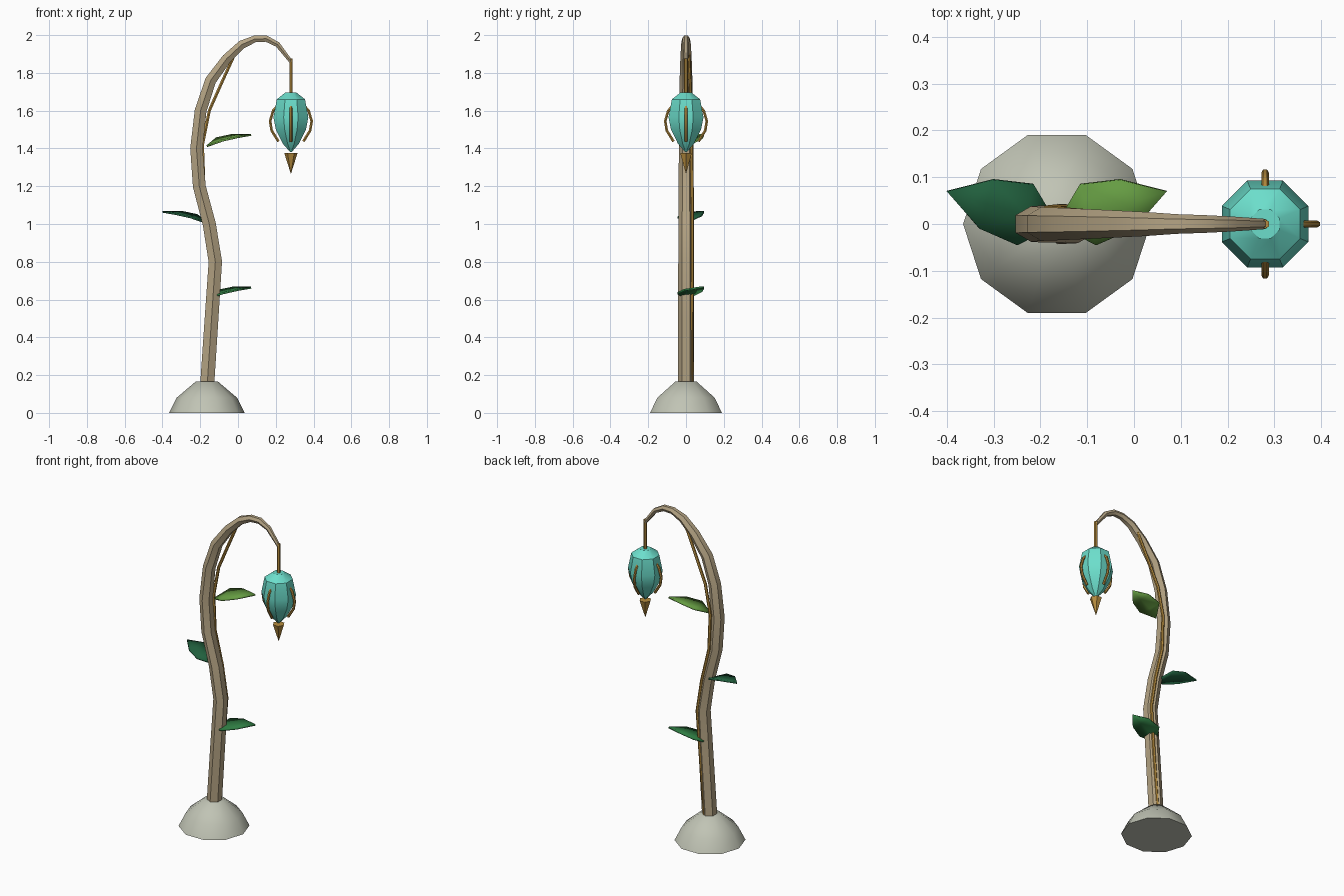
import bpy, math
from mathutils import Vector, Matrix

if "Cube" in bpy.data.objects:
    bpy.data.objects.remove(bpy.data.objects["Cube"])


def material(name, rgb):
    m = bpy.data.materials.new(name)
    m.diffuse_color = (*rgb, 1)
    m.use_nodes = True
    m.node_tree.nodes["Principled BSDF"].inputs["Base Color"].default_value = m.diffuse_color
    return m


STONE = material("pale stone", (0.53, 0.55, 0.46))
WOOD = material("tan wood", (0.46, 0.37, 0.23))
GOLD = material("aged gold", (0.48, 0.27, 0.05))
TEAL = material("teal glass", (0.15, 0.73, 0.60))
LIGHT = material("light leaf green", (0.13, 0.33, 0.055))
MID = material("mid leaf green", (0.028, 0.20, 0.055))
DARK = material("dark leaf green", (0.015, 0.115, 0.047))

Y = Vector((0, 1, 0))


def make(name, verts, faces, mat, angle=30):
    me = bpy.data.meshes.new(name)
    me.from_pydata([tuple(v) for v in verts], [], faces)
    me.materials.append(mat)
    ob = bpy.data.objects.new(name, me)
    bpy.context.collection.objects.link(ob)
    bpy.ops.object.select_all(action='DESELECT')
    ob.select_set(True)
    bpy.context.view_layer.objects.active = ob
    bpy.ops.object.shade_smooth_by_angle(angle=math.radians(angle))
    return ob


def skin(rings, n):
    """Quads between consecutive rings, with both ends capped."""
    faces = [(r * n + i, r * n + (i + 1) % n, (r + 1) * n + (i + 1) % n, (r + 1) * n + i)
             for r in range(rings - 1) for i in range(n)]
    last = (rings - 1) * n
    return faces + [tuple(reversed(range(n))), tuple(range(last, last + n))]


def lathe(name, centre, profile, n, mat, phase=0.0, angle=30):
    """Profile of (radius, z), listed from bottom to top."""
    verts = [(centre + r * math.cos(phase + math.tau * i / n),
              r * math.sin(phase + math.tau * i / n), z)
             for r, z in profile for i in range(n)]
    return make(name, verts, skin(len(profile), n), mat, angle)


def tube(name, path, n, mat, matrix=None):
    """Path of (x, y, z, radius); ring corners point along y."""
    pts = [Vector(p[:3]) for p in path]
    verts = []
    for k, p in enumerate(pts):
        a = (p - pts[k - 1]).normalized() if k else Vector()
        b = (pts[k + 1] - p).normalized() if k < len(pts) - 1 else Vector()
        t = (a + b).normalized()
        side = Y.cross(t).normalized()
        up = t.cross(side)
        for i in range(n):
            w = math.tau * i / n
            v = p + (up * math.cos(w) - side * math.sin(w)) * path[k][3]
            verts.append(matrix @ v if matrix else v)
    faces = [tuple(reversed(f)) for f in skin(len(pts), n)]
    return make(name, verts, faces, mat)


# Stone mound at the foot
lathe("stone_base", -0.165, [(0.2, 0), (0.16, 0.08), (0.06, 0.165)], 10, STONE, angle=45)

# Curved hexagonal stalk tapering towards the hook
stalk = [(-0.165, 0.12, 0.043), (-0.14, 0.5, 0.042), (-0.12, 0.8, 0.041),
         (-0.152, 1.0, 0.040), (-0.205, 1.2, 0.039), (-0.22, 1.4, 0.038),
         (-0.198, 1.6, 0.036), (-0.145, 1.76, 0.034), (-0.06, 1.875, 0.030),
         (0.02, 1.95, 0.026), (0.09, 1.98, 0.021), (0.15, 1.981, 0.019),
         (0.21, 1.95, 0.016), (0.28, 1.86, 0.011)]
tube("stalk", [(x, 0, z, r) for x, z, r in stalk], 6, WOOD)

# Thin vine climbing the rear, bridging the inside of the bend
vine = [(-0.15, 0.029, 0.15), (-0.122, 0.031, 0.5), (-0.1, 0.033, 0.8),
        (-0.132, 0.033, 1.0), (-0.18, 0.032, 1.2), (-0.188, 0.03, 1.42),
        (-0.152, 0.027, 1.6), (-0.09, 0.022, 1.74), (-0.008, 0.014, 1.92)]
tube("climbing_vine", [(*p, 0.009) for p in vine], 6, GOLD)

# Lantern bud, its hanger and its pointed drop
LX = 0.28
tube("hanger", [(LX, 0, 1.875, 0.01), (LX, 0, 1.68, 0.01)], 6, GOLD)
lathe("lantern_bud", LX,
      [(0.004, 1.38), (0.046, 1.425), (0.086, 1.5), (0.1, 1.565), (0.081, 1.66), (0.033, 1.695)],
      8, TEAL, phase=math.pi / 8)
lathe("lantern_drop", LX, [(0.001, 1.268), (0.035, 1.375)], 6, GOLD)

# Four bowed ribs around the bud
rib = [(0.068, 1.628), (0.094, 1.6), (0.11, 1.545), (0.102, 1.495), (0.066, 1.437)]
for k, side in enumerate(("right", "back", "left", "front")):
    m = Matrix.Translation((LX, 0, 0)) @ Matrix.Rotation(k * math.pi / 2, 4, 'Z')
    tube("lantern_rib_" + side, [(x, 0, z, 0.008) for x, z in rib], 6, GOLD, m)


# Creased leaves, mirrored to grow on alternating sides
def leaf(name, z0, sign, mat):
    outline = [(0, 0, 0), (0.05, 0.085, 0.042), (0.135, 0.095, 0.06), (0.235, 0.07, 0.06),
               (0.165, -0.01, 0.048), (0.085, -0.045, 0.03),
               (0.067, 0.02, 0.03), (0.15, 0.043, 0.051)]
    verts = [(-0.165 + sign * u, v, z0 + h) for u, v, h in outline]
    faces = [(0, 6, 1), (1, 6, 7, 2), (2, 7, 3), (0, 5, 6), (5, 4, 7, 6), (4, 3, 7)]
    if sign < 0:
        faces = [tuple(reversed(f)) for f in faces]
    ob = make(name, verts, faces, mat)
    mod = ob.modifiers.new("thickness", 'SOLIDIFY')
    mod.thickness = 0.01
    mod.offset = 0


leaf("lower_leaf", 0.603, 1, MID)
leaf("middle_leaf", 1.005, -1, DARK)
leaf("upper_leaf", 1.412, 1, LIGHT)
